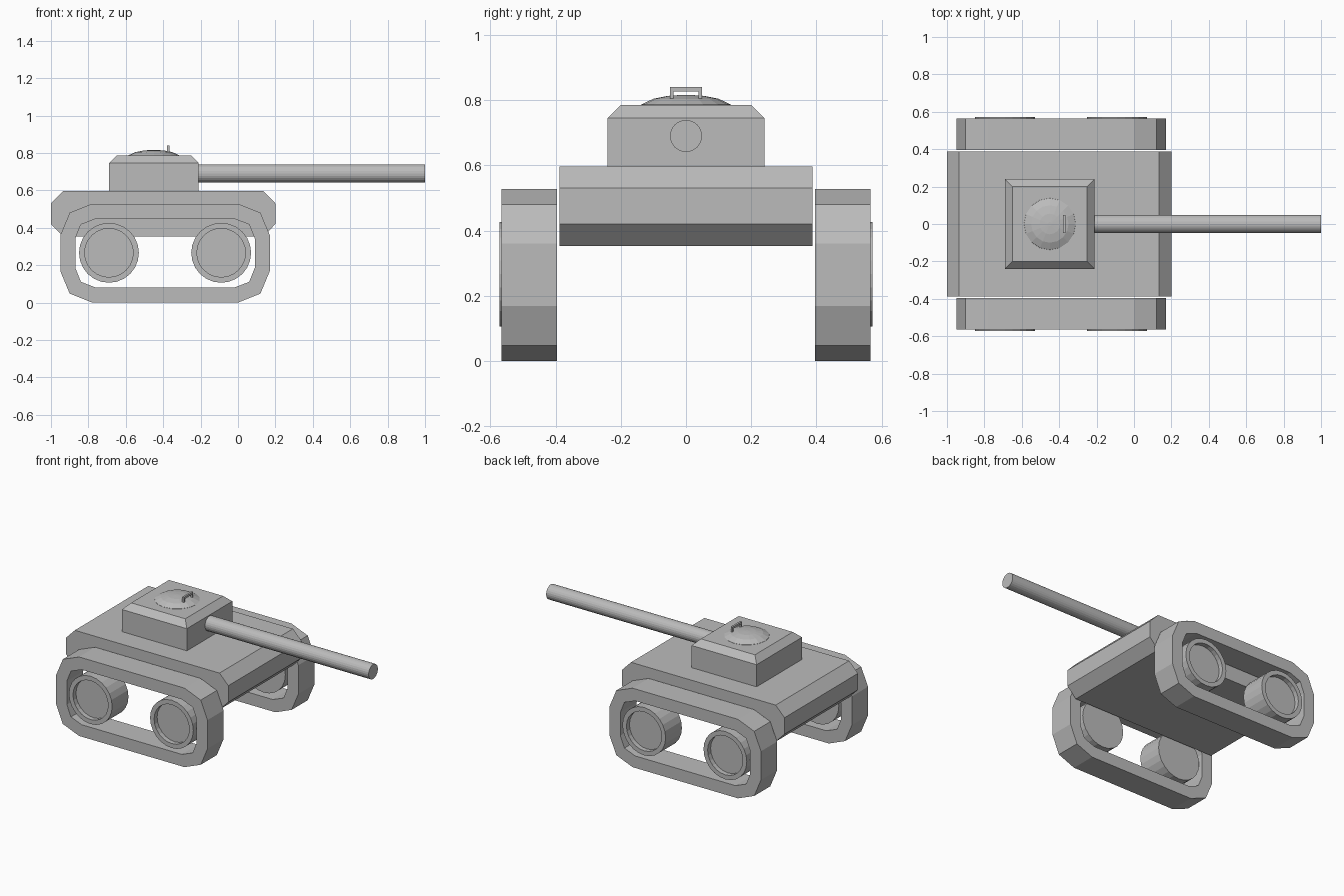
import bpy, bmesh, math
from mathutils import Matrix, Vector

cube = bpy.data.objects.get("Cube")
if cube:
    bpy.data.objects.remove(cube, do_unlink=True)

GREY = (0.5, 0.5, 0.5, 1)
grey = bpy.data.materials.new("grey")
grey.use_nodes = True
grey.diffuse_color = GREY
grey.node_tree.nodes["Principled BSDF"].inputs["Base Color"].default_value = GREY


def finish(name, bm):
    bmesh.ops.recalc_face_normals(bm, faces=bm.faces)
    mesh = bpy.data.meshes.new(name)
    bm.to_mesh(mesh)
    bm.free()
    mesh.materials.append(grey)
    obj = bpy.data.objects.new(name, mesh)
    bpy.context.collection.objects.link(obj)
    return obj


def octagon(cx, cz, corner):
    """Mirror one quarter of an outline around (cx, cz), in order."""
    quarter = list(corner)
    back = quarter[::-1]
    return ([(cx + x, cz + z) for x, z in quarter] + [(cx - x, cz + z) for x, z in back]
            + [(cx - x, cz - z) for x, z in quarter] + [(cx + x, cz - z) for x, z in back])


def bridge(bm, loop_a, loop_b):
    n = len(loop_a)
    for i in range(n):
        j = (i + 1) % n
        bm.faces.new((loop_a[i], loop_a[j], loop_b[j], loop_b[i]))


def ring(bm, outline, y):
    return [bm.verts.new((x, y, z)) for x, z in outline]


def extrude_outline(name, outline, y0, y1, hole=None):
    """Solid along y, with an optional matching hole outline."""
    bm = bmesh.new()
    a, b = ring(bm, outline, y0), ring(bm, outline, y1)
    bridge(bm, a, b)
    if hole:
        c, d = ring(bm, hole, y0), ring(bm, hole, y1)
        bridge(bm, c, d)
        bridge(bm, a, c)
        bridge(bm, b, d)
    else:
        bm.faces.new(a)
        bm.faces.new(b)
    return finish(name, bm)


def lathe(name, profile, segments, matrix):
    """Revolve (radius, height) points about z, cap both ends, then place."""
    bm = bmesh.new()
    rings = []
    for r, h in profile:
        angles = [math.tau * i / segments for i in range(segments)]
        rings.append([bm.verts.new((r * math.cos(t), r * math.sin(t), h)) for t in angles])
    for a, b in zip(rings, rings[1:]):
        bridge(bm, a, b)
    bm.faces.new(rings[0])
    bm.faces.new(rings[-1])
    bm.transform(matrix)
    return finish(name, bm)


# Hull with chamfered ends
extrude_outline("hull", octagon(-0.4, 0.475, [(0.6, 0.055), (0.535, 0.122)]), -0.388, 0.388)

# Tracks and dished wheels on both sides
track_outer = octagon(-0.39, 0.264, [(0.56, 0.096), (0.51, 0.216), (0.39, 0.264)])
track_inner = octagon(-0.39, 0.264, [(0.48, 0.078), (0.45, 0.153), (0.37, 0.184)])
for side, s in (("left", 1), ("right", -1)):
    extrude_outline("track_" + side, track_outer, s * 0.395, s * 0.565, track_inner)
    for end, x in (("front", -0.09), ("rear", -0.69)):
        place = Matrix.Translation((x, 0, 0.266)) @ Matrix.Rotation(-s * math.pi / 2, 4, "X")
        lathe(f"wheel_{end}_{side}",
              [(0.16, 0.4), (0.16, 0.572), (0.13, 0.572), (0.13, 0.54)], 24, place)

# Turret with bevelled roof
bm = bmesh.new()
levels = []
for half, z in ((0.24, 0.59), (0.24, 0.745), (0.2, 0.785)):
    levels.append([bm.verts.new((-0.45 + half * a, half * b, z))
                   for a, b in ((1, 1), (-1, 1), (-1, -1), (1, -1))])
for a, b in zip(levels, levels[1:]):
    bridge(bm, a, b)
bm.faces.new(levels[0])
bm.faces.new(levels[-1])
finish("turret", bm)

# Gun barrel
lathe("barrel", [(0.049, -0.23), (0.049, 1.0)], 24,
      Matrix.Translation((0, 0, 0.69)) @ Matrix.Rotation(math.pi / 2, 4, "Y"))

# Hatch dome
lathe("hatch", [(0.14, 0.78), (0.138, 0.786), (0.1, 0.804), (0.055, 0.813), (0.01, 0.816)],
      16, Matrix.Translation((-0.45, 0, 0)))

# Hatch handle: two legs and a bar
bm = bmesh.new()
for y, z, width, height in ((-0.044, 0.82, 0.01, 0.04), (0.044, 0.82, 0.01, 0.04),
                            (0, 0.833, 0.098, 0.014)):
    size = Matrix.Diagonal(Vector((0.013, width, height, 1)))
    bmesh.ops.create_cube(bm, size=1, matrix=Matrix.Translation((-0.372, y, z)) @ size)
finish("hatch_handle", bm)
